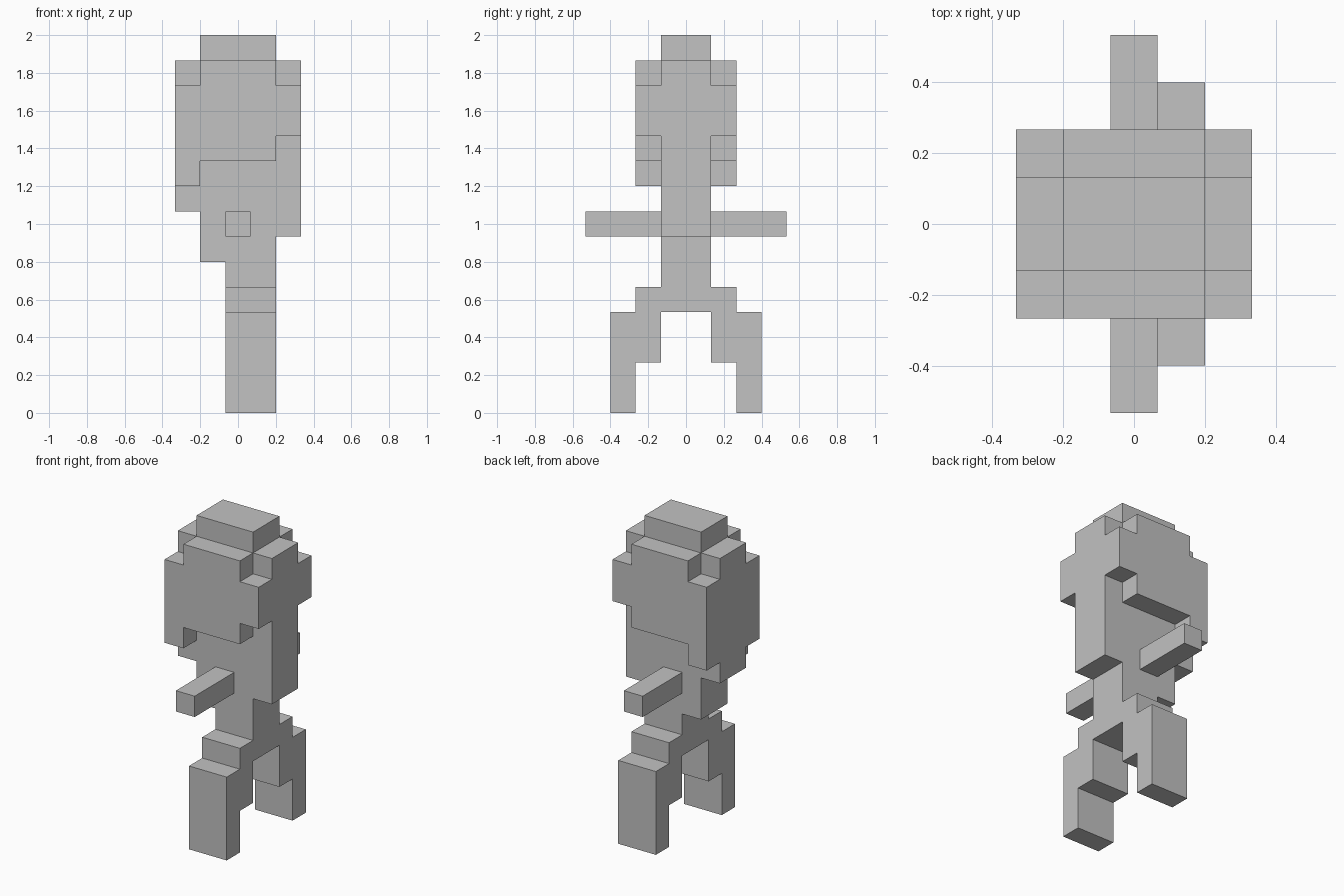
import bpy
import bmesh
import math
from itertools import product

cube = bpy.data.objects.get("Cube")
if cube:
    bpy.data.objects.remove(cube, do_unlink=True)

U = 2 / 15  # edge of one block

grey = bpy.data.materials.new("plain grey")
grey.use_nodes = True
colour = (0.54, 0.54, 0.54, 1)
grey.diffuse_color = colour
grey.node_tree.nodes["Principled BSDF"].inputs["Base Color"].default_value = colour


def block(x0, x1, y0, y1, z0, z1):
    """Cells of a box; x counts columns 0-5, y counts -4..4, z counts 0..15."""
    return set(product(range(x0, x1), range(y0, y1), range(z0, z1)))


def mirror(cells):
    """Same cells on the other side of the y = 0 plane."""
    return {(x, -1 - y, z) for x, y, z in cells}


# Head: three-column core, stepped side slabs and a cap
core = block(1, 4, -2, 2, 10, 14)
cap = block(1, 4, -1, 1, 14, 15)
low_x_side = block(0, 1, -2, 2, 9, 13) | block(0, 1, -1, 1, 8, 14)
high_x_side = block(4, 5, -2, 2, 11, 13) | block(4, 5, -1, 1, 7, 14)

# Body: torso narrowing to a waist and hips
torso = block(1, 4, -1, 1, 6, 10) | block(2, 4, -1, 1, 4, 6)

# Limbs: front side, mirrored to the back
arm = block(2, 3, -4, -1, 7, 8)
leg = (block(2, 4, -2, -1, 4, 5) | block(2, 4, -3, -1, 2, 4)
       | block(2, 4, -3, -2, 0, 2))

parts = {
    "head": core | cap,
    "low_x_head_side": low_x_side,
    "high_x_head_side": high_x_side,
    "torso": torso,
    "front_arm": arm,
    "back_arm": mirror(arm),
    "front_leg": leg,
    "back_leg": mirror(leg),
}
solid = set().union(*parts.values())


def build(name, cells):
    """Make only the exposed block faces, then merge flat regions."""
    bm = bmesh.new()
    for cell in sorted(cells):
        for axis, side in product(range(3), (0, 1)):
            near = list(cell)
            near[axis] += 2 * side - 1
            if tuple(near) in solid:
                continue
            a, b = (axis + 1) % 3, (axis + 2) % 3
            corners = []
            for da, db in ((0, 0), (1, 0), (1, 1), (0, 1)):
                p = list(cell)
                p[axis] += side
                p[a] += da
                p[b] += db
                corners.append(bm.verts.new(((p[0] - 2.5) * U, p[1] * U, p[2] * U)))
            bm.faces.new(corners if side else corners[::-1])
    bmesh.ops.remove_doubles(bm, verts=bm.verts, dist=U * 0.01)
    bmesh.ops.dissolve_limit(bm, angle_limit=math.radians(1),
                             verts=bm.verts, edges=bm.edges)
    mesh = bpy.data.meshes.new(name)
    bm.to_mesh(mesh)
    bm.free()
    mesh.materials.append(grey)
    bpy.context.scene.collection.objects.link(bpy.data.objects.new(name, mesh))


for part_name, part_cells in parts.items():
    build(part_name, part_cells)
